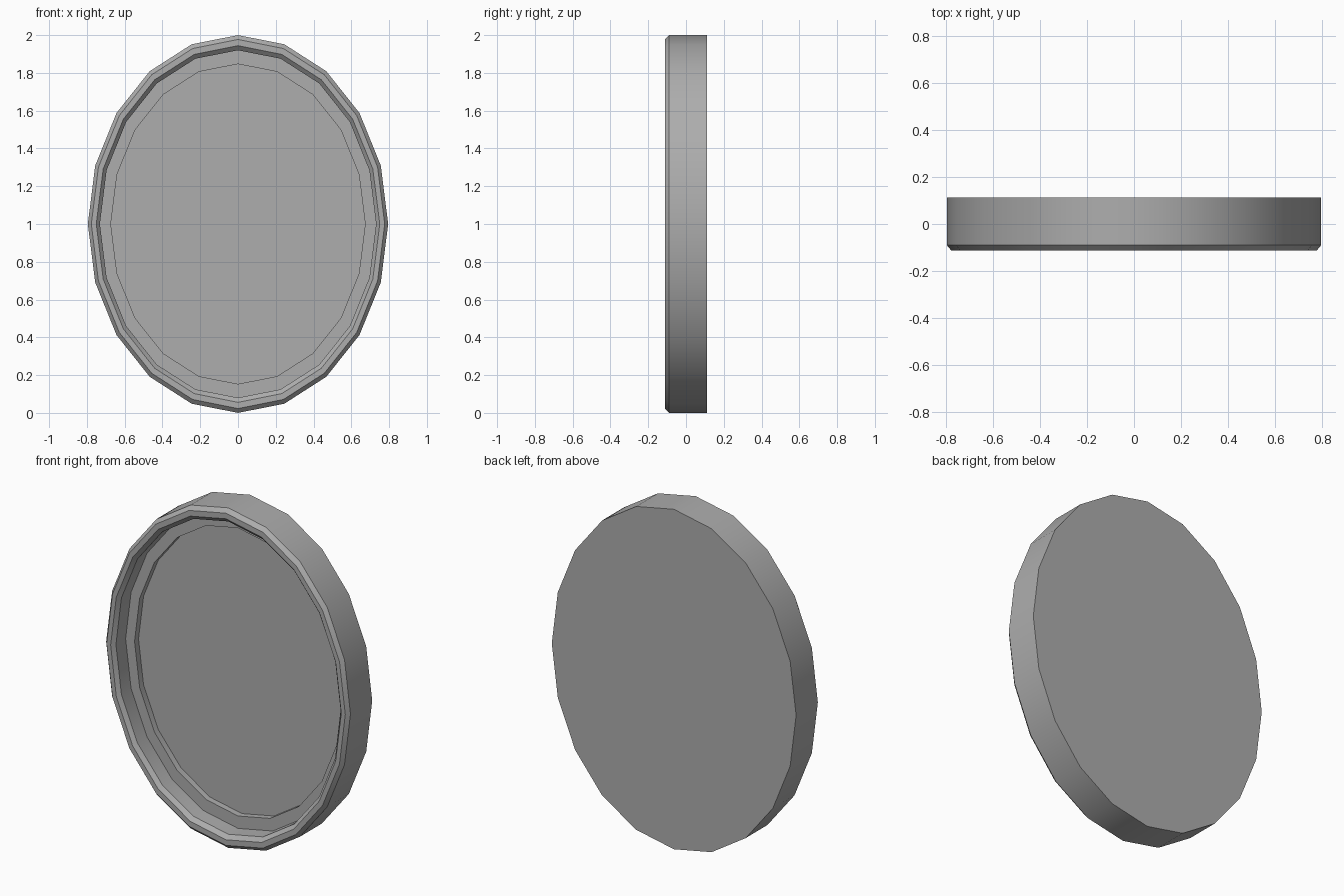
import bpy
import bmesh
import math

cube = bpy.data.objects.get("Cube")
if cube:
    bpy.data.objects.remove(cube, do_unlink=True)

SIDES = 20
HALF_WIDTH, HALF_HEIGHT = 0.795, 1.0

grey = bpy.data.materials.new("mid grey")
grey.use_nodes = True
grey.diffuse_color = (0.42, 0.42, 0.42, 1)
grey.node_tree.nodes["Principled BSDF"].inputs["Base Color"].default_value = grey.diffuse_color


def oval_part(name, profile, back_cap=False, front_cap=False):
    """Sweep (scale, y) profile points around an upright oval, back to front."""
    bm = bmesh.new()
    rings = []
    for scale, y in profile:
        ring = []
        for i in range(SIDES):
            a = math.tau * i / SIDES
            ring.append(bm.verts.new((HALF_WIDTH * scale * math.cos(a), y,
                                      HALF_HEIGHT * (1 + scale * math.sin(a)))))
        rings.append(ring)
    for r, s in zip(rings, rings[1:]):
        for i in range(SIDES):
            j = (i + 1) % SIDES
            bm.faces.new((r[i], r[j], s[j], s[i]))
    if back_cap:
        bm.faces.new(rings[0][::-1])
    if front_cap:
        bm.faces.new(rings[-1])
    mesh = bpy.data.meshes.new(name)
    bm.to_mesh(mesh)
    bm.free()
    mesh.materials.append(grey)
    obj = bpy.data.objects.new(name, mesh)
    bpy.context.collection.objects.link(obj)
    bpy.ops.object.select_all(action="DESELECT")
    obj.select_set(True)
    bpy.context.view_layer.objects.active = obj
    bpy.ops.object.shade_smooth_by_angle(angle=math.radians(30))


# Frame: closed back, outer wall, bevelled rim, deep recess and inner ledge
oval_part("oval_frame", [
    (1.0, 0.112), (1.0, -0.09), (0.977, -0.112), (0.944, -0.112),
    (0.92, -0.09), (0.92, 0.0), (0.847, 0.0), (0.847, 0.037),
], back_cap=True)

# Flat glass sunk behind the ledge
oval_part("mirror_glass", [(0.847, 0.037)], front_cap=True)
